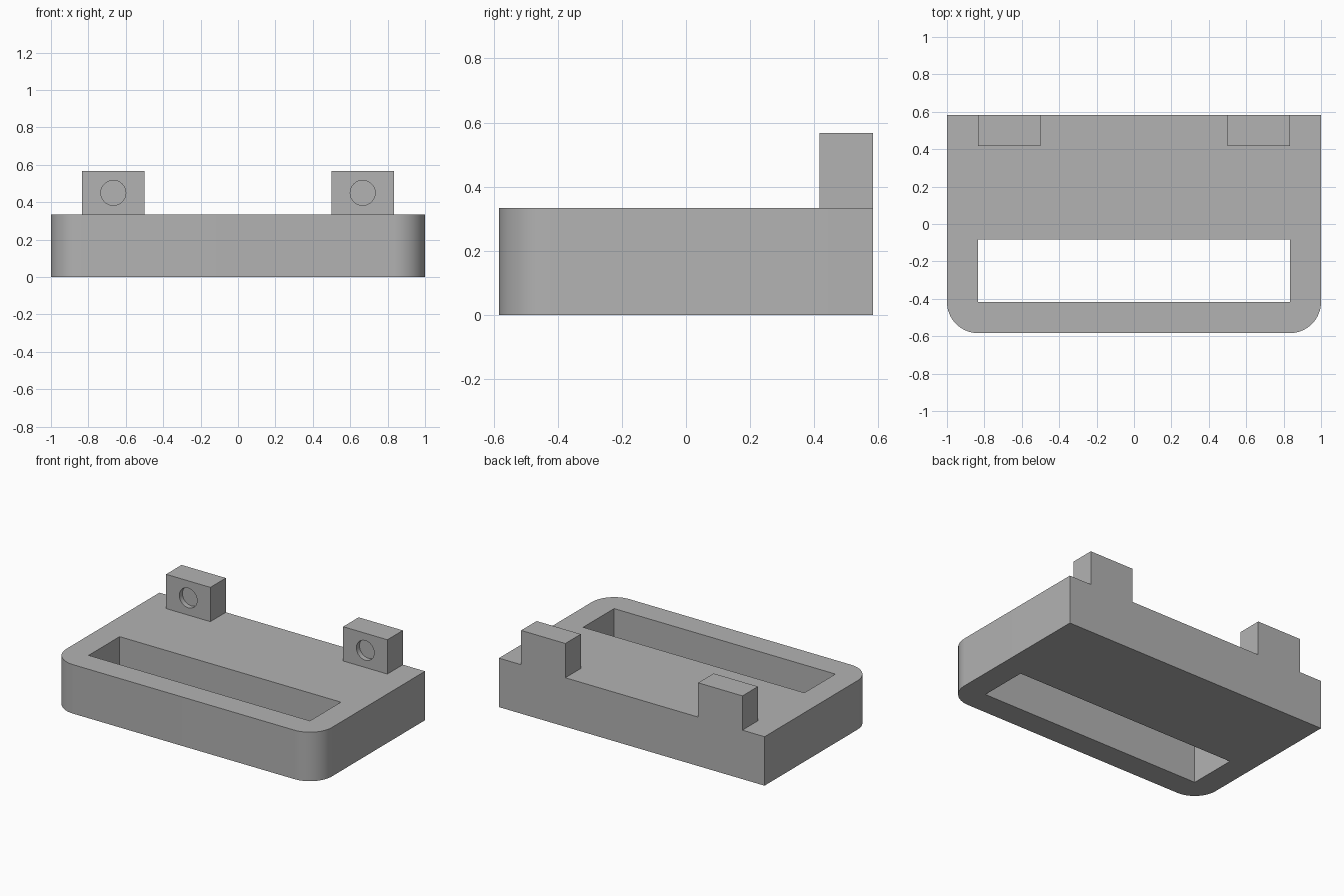
import bpy
import bmesh
from math import cos, sin, pi, radians
from mathutils import Matrix, Vector

default_cube = bpy.data.objects.get("Cube")
if default_cube:
    bpy.data.objects.remove(default_cube, do_unlink=True)

# Main dimensions
UNIT = 1 / 30
HALF_X, HALF_Y, HEIGHT = 30 * UNIT, 17.5 * UNIT, 10 * UNIT
RADIUS = 5 * UNIT

grey = bpy.data.materials.new("plain_grey")
grey.use_nodes = True
colour = (0.45, 0.45, 0.45, 1)
grey.diffuse_color = colour
grey.node_tree.nodes["Principled BSDF"].inputs["Base Color"].default_value = colour


def make_object(name, bm):
    mesh = bpy.data.meshes.new(name)
    bmesh.ops.recalc_face_normals(bm, faces=bm.faces)
    bm.to_mesh(mesh)
    bm.free()
    mesh.materials.append(grey)
    obj = bpy.data.objects.new(name, mesh)
    bpy.context.collection.objects.link(obj)
    return obj


def box(name, low, high):
    low, high = Vector(low), Vector(high)
    bm = bmesh.new()
    bmesh.ops.create_cube(bm, size=1)
    bmesh.ops.scale(bm, vec=high - low, verts=bm.verts)
    bmesh.ops.translate(bm, vec=(low + high) / 2, verts=bm.verts)
    return make_object(name, bm)


def cut(obj, cutter):
    cutter.hide_render = True
    mod = obj.modifiers.new("cut", "BOOLEAN")
    mod.operation = "DIFFERENCE"
    mod.solver = "EXACT"
    mod.object = cutter
    bpy.context.view_layer.objects.active = obj
    bpy.ops.object.modifier_apply(modifier=mod.name)
    bpy.data.objects.remove(cutter, do_unlink=True)


def smooth(obj):
    bpy.ops.object.select_all(action="DESELECT")
    obj.select_set(True)
    bpy.context.view_layer.objects.active = obj
    bpy.ops.object.shade_smooth_by_angle(angle=radians(30))


# Base plate: square back corners, rounded front corners
outline = [(HALF_X, HALF_Y), (-HALF_X, HALF_Y)]
for side, start in ((-1, pi), (1, 1.5 * pi)):
    for step in range(17):
        a = start + step * pi / 32
        outline.append((side * (HALF_X - RADIUS) + RADIUS * cos(a),
                        -HALF_Y + RADIUS + RADIUS * sin(a)))
bm = bmesh.new()
bottom = bm.faces.new([bm.verts.new((x, y, 0)) for x, y in outline])
top = bmesh.ops.extrude_face_region(bm, geom=[bottom])
bmesh.ops.translate(bm, vec=(0, 0, HEIGHT),
                    verts=[v for v in top["geom"] if isinstance(v, bmesh.types.BMVert)])
base = make_object("base_plate", bm)

# Long slot right through the plate
cut(base, box("slot_cutter", (-25 * UNIT, -12.5 * UNIT, -0.1),
              (25 * UNIT, -2.5 * UNIT, HEIGHT + 0.1)))
smooth(base)

# Upright lugs on the back edge, each with a shallow round recess in front
for side, name in ((-1, "right_lug"), (1, "left_lug")):
    centre = side * 20 * UNIT
    front = HALF_Y - 5 * UNIT
    lug = box(name, (centre - 5 * UNIT, front, HEIGHT),
              (centre + 5 * UNIT, HALF_Y, 17 * UNIT))
    bm = bmesh.new()
    bmesh.ops.create_cone(bm, cap_ends=True, segments=48, radius1=2 * UNIT,
                          radius2=2 * UNIT, depth=2 * UNIT,
                          matrix=Matrix.Translation((centre, front, 13.5 * UNIT))
                          @ Matrix.Rotation(pi / 2, 4, "X"))
    cut(lug, make_object("recess_cutter", bm))
    smooth(lug)
